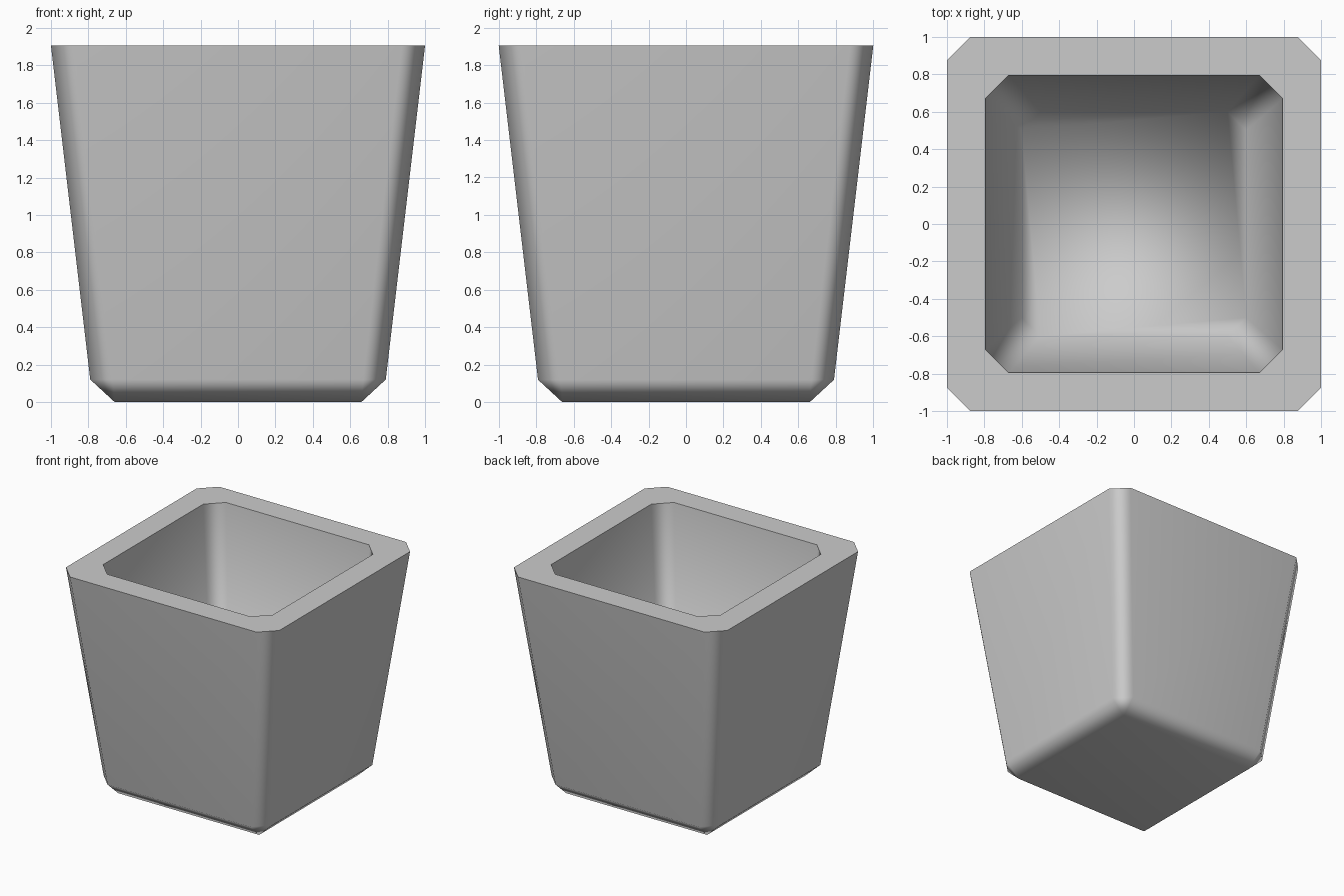
import bpy, bmesh

cube = bpy.data.objects.get("Cube")
if cube:
    bpy.data.objects.remove(cube, do_unlink=True)

# Plain grey finish
grey = bpy.data.materials.new("light grey")
grey.use_nodes = True
colour = (0.6, 0.6, 0.6, 1)
grey.diffuse_color = colour
grey.node_tree.nodes["Principled BSDF"].inputs["Base Color"].default_value = colour


def ring(bm, half, cut, z):
    """Square ring with its corners cut off."""
    c = half - cut
    pts = [(c, -half), (half, -c), (half, c), (c, half),
           (-c, half), (-half, c), (-half, -c), (-c, -half)]
    return [bm.verts.new((x, y, z)) for x, y in pts]


def bridge(bm, low, high):
    for i in range(8):
        j = (i + 1) % 8
        bm.faces.new((low[i], low[j], high[j], high[i]))


bm = bmesh.new()

# Tapered outer wall, rim and hollow
foot = ring(bm, 0.79, 0.12, 0.12)
lip = ring(bm, 1.0, 0.125, 1.905)
mouth = ring(bm, 0.795, 0.125, 1.905)
floor = ring(bm, 0.6, 0.1, 0.2)
for low, high in ((foot, lip), (lip, mouth), (mouth, floor)):
    bridge(bm, low, high)
bm.faces.new(floor)

# Square base, bevelled up to the wall with a triangle at each corner
h = 0.66
base = [bm.verts.new((x, y, 0)) for x, y in ((h, -h), (h, h), (-h, h), (-h, -h))]
bm.faces.new(base[::-1])
for k in range(4):
    a, b, c = (foot[(2 * k + n) % 8] for n in range(3))
    bm.faces.new((base[k], b, a))
    bm.faces.new((base[k], base[(k + 1) % 4], c, b))

bmesh.ops.recalc_face_normals(bm, faces=bm.faces)

# Smooth throughout, crisp at the two rim edges
for f in bm.faces:
    f.smooth = True
for loop in (lip, mouth):
    for i in range(8):
        bm.edges.get((loop[i], loop[(i + 1) % 8])).smooth = False

mesh = bpy.data.meshes.new("planter_pot")
bm.to_mesh(mesh)
bm.free()
mesh.materials.append(grey)
pot = bpy.data.objects.new("planter_pot", mesh)
bpy.context.collection.objects.link(pot)

# Broad walls stay flat while the bevels blend softly
soft = pot.modifiers.new("soft_bevels", "WEIGHTED_NORMAL")
soft.keep_sharp = True
